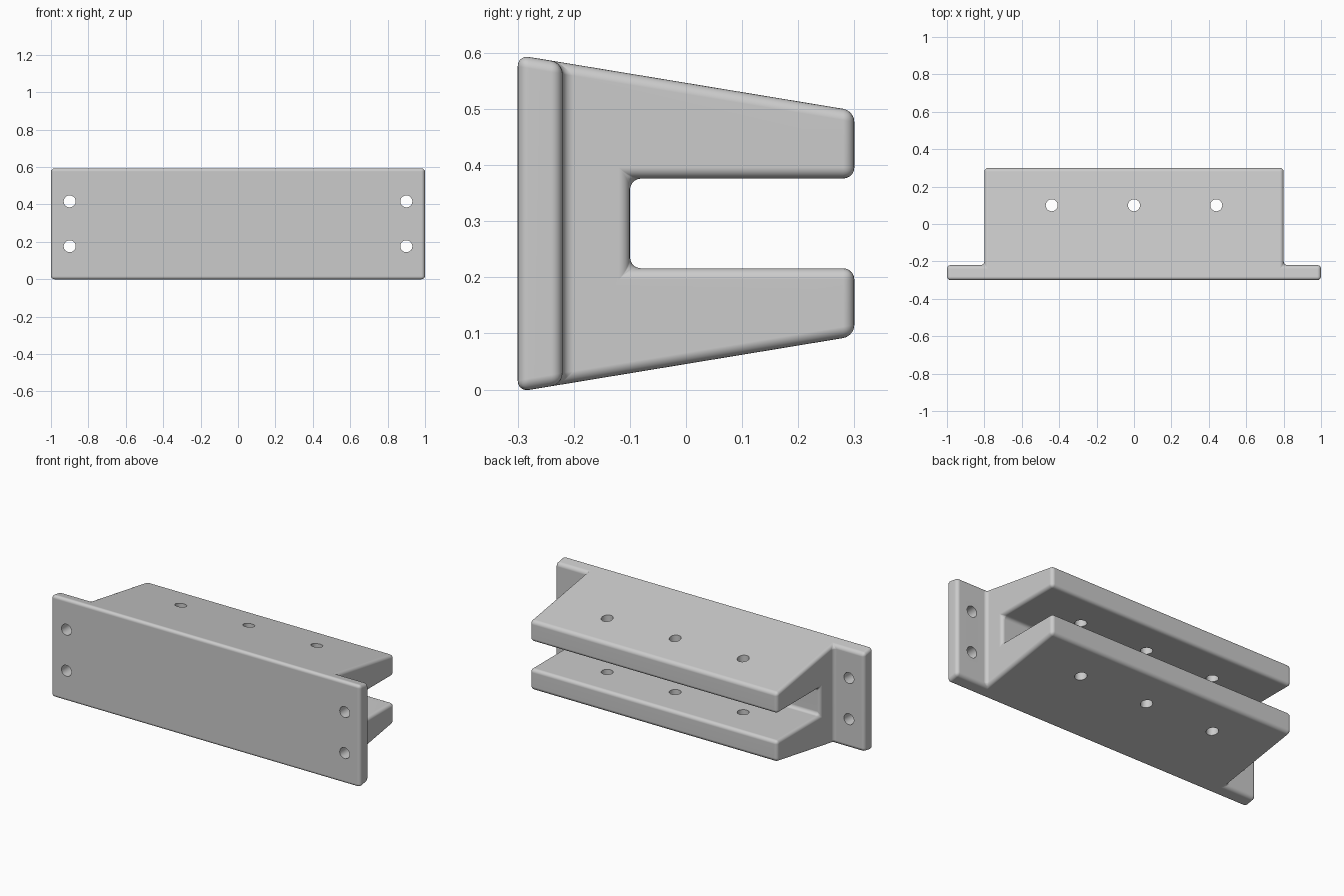
import bpy, bmesh, math
from mathutils import Vector

default = bpy.data.objects.get("Cube")
if default:
    bpy.data.objects.remove(default, do_unlink=True)

MID = 0.296          # height of the symmetry plane
PLATE_BACK = -0.22
ARM_X, PLATE_X = 0.8, 1.0

grey = bpy.data.materials.new("plain grey")
grey.use_nodes = True
colour = (0.6, 0.6, 0.6, 1)
grey.diffuse_color = colour
grey.node_tree.nodes["Principled BSDF"].inputs["Base Color"].default_value = colour


def half_height(y):
    """Tapering half height of the bracket."""
    return 0.3 - (y + 0.3) * 0.165


# Upper half of the side profile, mirrored for the lower half
upper = [(-0.3, half_height(-0.3)), (PLATE_BACK, half_height(PLATE_BACK)),
         (0.3, half_height(0.3)), (0.3, 0.08), (-0.1, 0.08)]
profile = upper + [(y, -h) for y, h in reversed(upper)]

# Main bar: forked profile run along x, caps split into plate and fork
bm = bmesh.new()
rings = [[bm.verts.new((x, y, MID + h)) for y, h in profile] for x in (-ARM_X, ARM_X)]
n = len(profile)
for i in range(n):
    j = (i + 1) % n
    bm.faces.new((rings[0][i], rings[0][j], rings[1][j], rings[1][i]))
for ring, x in zip(rings, (-PLATE_X, PLATE_X)):
    bm.faces.new(ring[1:-1])
    # Mounting flange beyond the fork
    inner = [ring[0], ring[1], ring[-2], ring[-1]]
    outer = [bm.verts.new((x, v.co.y, v.co.z)) for v in inner]
    for i in range(4):
        j = (i + 1) % 4
        bm.faces.new((inner[i], inner[j], outer[j], outer[i]))
    bm.faces.new(outer)
bmesh.ops.recalc_face_normals(bm, faces=bm.faces)
bmesh.ops.dissolve_limit(bm, angle_limit=0.01, verts=bm.verts, edges=bm.edges)
bmesh.ops.recalc_face_normals(bm, faces=bm.faces)
mesh = bpy.data.meshes.new("forked_bracket")
bm.to_mesh(mesh)
bm.free()
mesh.materials.append(grey)
bracket = bpy.data.objects.new("forked_bracket", mesh)
bpy.context.collection.objects.link(bracket)

# Bolt holes: flange holes run along y, fork holes run along z
bm = bmesh.new()


def add_hole(centre, axis, depth):
    made = bmesh.ops.create_cone(bm, cap_ends=True, segments=32, radius1=0.032,
                                 radius2=0.032, depth=depth)["verts"]
    turn = Vector((0, 0, 1)).rotation_difference(Vector(axis)).to_matrix()
    bmesh.ops.rotate(bm, verts=made, matrix=turn)
    bmesh.ops.translate(bm, verts=made, vec=centre)


for x in (-0.9, 0.9):
    for dz in (-0.12, 0.12):
        add_hole((x, -0.26, MID + dz), (0, 1, 0), 0.2)
for x in (-0.44, 0, 0.44):
    add_hole((x, 0.1, MID), (0, 0, 1), 1)
cut_mesh = bpy.data.meshes.new("hole_cutter")
bm.to_mesh(cut_mesh)
bm.free()
cut_mesh.materials.append(grey)
cutter = bpy.data.objects.new("hole_cutter", cut_mesh)
bpy.context.collection.objects.link(cutter)
cutter.hide_render = True

# Round every edge, then drill
bevel = bracket.modifiers.new("rounded_edges", "BEVEL")
bevel.width = 0.02
bevel.segments = 5
bevel.limit_method = "ANGLE"
drill = bracket.modifiers.new("bolt_holes", "BOOLEAN")
drill.operation = "DIFFERENCE"
drill.solver = "EXACT"
drill.object = cutter

bpy.ops.object.select_all(action="DESELECT")
bracket.select_set(True)
bpy.context.view_layer.objects.active = bracket
for name in ("rounded_edges", "bolt_holes"):
    bpy.ops.object.modifier_apply(modifier=name)
bpy.data.objects.remove(cutter, do_unlink=True)
bpy.ops.object.shade_smooth_by_angle(angle=math.radians(35))
normals = bracket.modifiers.new("clean_shading", "WEIGHTED_NORMAL")
normals.keep_sharp = True
